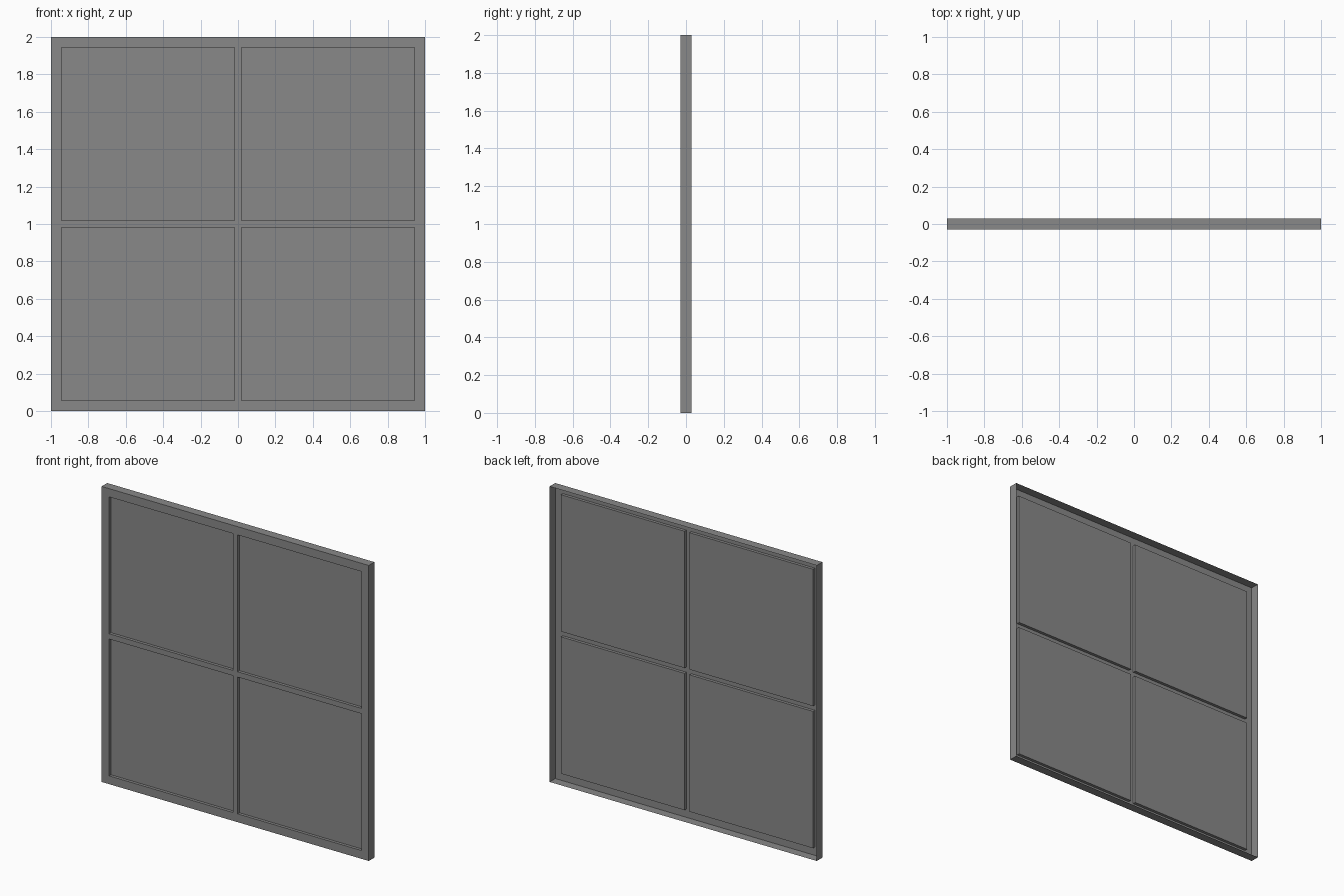
import bpy, bmesh
from mathutils import Vector

cube = bpy.data.objects.get("Cube")
if cube:
    bpy.data.objects.remove(cube, do_unlink=True)

HALF, DEPTH, RECESS = 1.0, 0.06, 0.02
OUTER, MULLION = 0.944, 0.018      # pane limits measured from the centre

grey = bpy.data.materials.new("grey")
grey.use_nodes = True
colour = (0.25, 0.25, 0.25, 1)
grey.diffuse_color = colour
grey.node_tree.nodes["Principled BSDF"].inputs["Base Color"].default_value = colour

bm = bmesh.new()
lines = [-HALF, -OUTER, -MULLION, MULLION, OUTER, HALF]
front = -DEPTH / 2

# Front sheet: a grid of border, glazing bar and pane cells
points = [[bm.verts.new((x, front, z + HALF)) for z in lines] for x in lines]
panes = []
for i in range(len(lines) - 1):
    for j in range(len(lines) - 1):
        face = bm.faces.new((points[i][j], points[i + 1][j],
                             points[i + 1][j + 1], points[i][j + 1]))
        if i % 2 and j % 2:
            panes.append(face)

# Thin outer walls running back from the border, open behind
rim = [e for e in bm.edges if e.is_boundary]
walls = bmesh.ops.extrude_edge_only(bm, edges=rim)["geom"]
bmesh.ops.translate(bm, vec=Vector((0, DEPTH, 0)),
                    verts=[g for g in walls if isinstance(g, bmesh.types.BMVert)])

# Four panes pushed back from the front sheet
for pane in panes:
    sunk = bmesh.ops.extrude_discrete_faces(bm, faces=[pane])["faces"][0]
    bmesh.ops.translate(bm, vec=Vector((0, RECESS, 0)), verts=sunk.verts)

bmesh.ops.recalc_face_normals(bm, faces=bm.faces)
if sum(f.normal.y * f.calc_area() for f in bm.faces) > 0:
    bmesh.ops.reverse_faces(bm, faces=bm.faces)

mesh = bpy.data.meshes.new("window_panel")
bm.to_mesh(mesh)
bm.free()
mesh.materials.append(grey)
panel = bpy.data.objects.new("window_panel", mesh)
bpy.context.collection.objects.link(panel)
